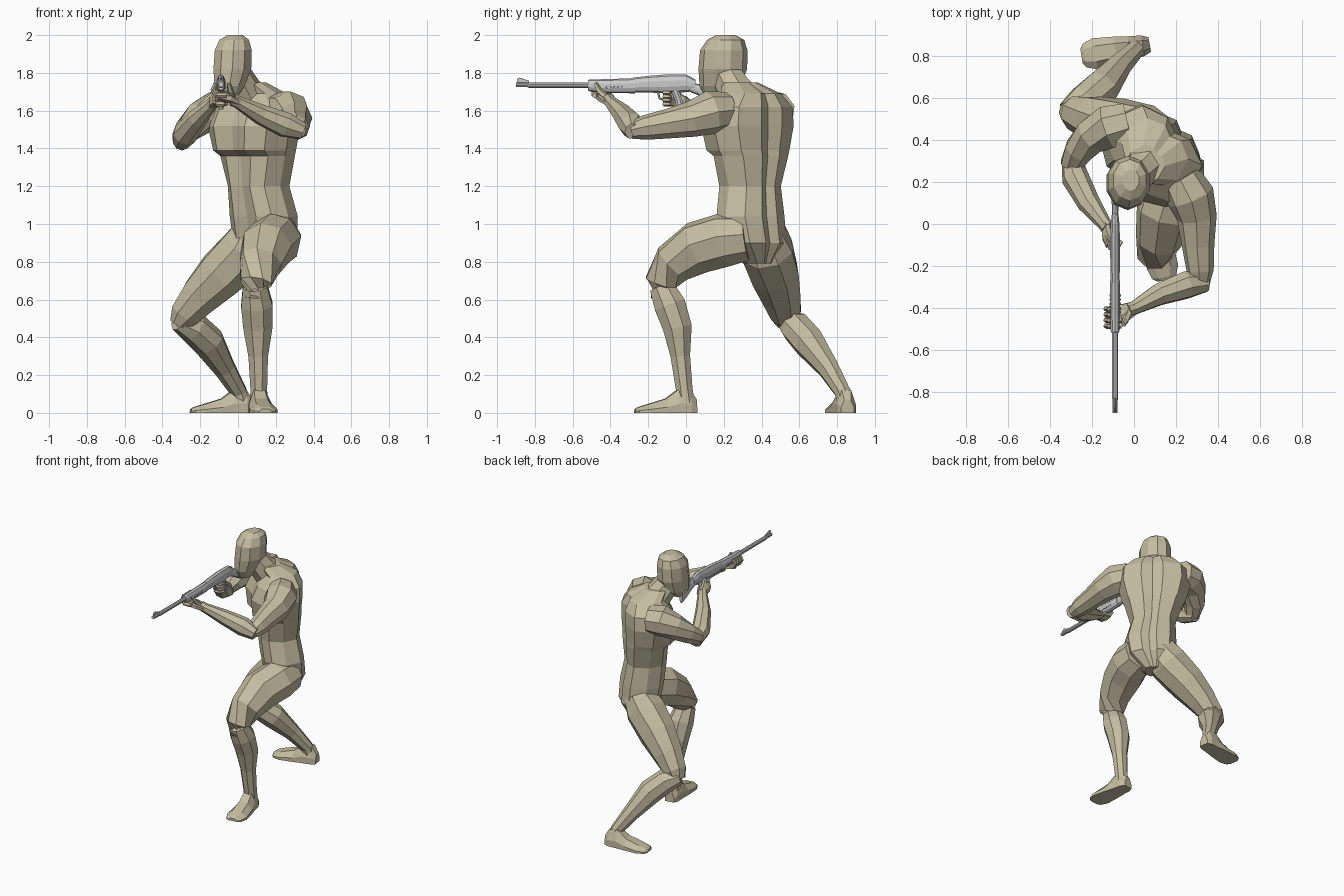
import bpy, bmesh, math
from mathutils import Vector

tan = bpy.data.materials.new("tan")
tan.diffuse_color = (0.56, 0.51, 0.36, 1)


def skin(name, rings, mat=tan):
    """Join rings of points into a closed, flat-faced surface."""
    bm = bmesh.new()
    vs = [[bm.verts.new(p) for p in r] for r in rings]
    n = len(vs[0])
    for a, b in zip(vs, vs[1:]):
        for i in range(n):
            j = (i + 1) % n
            bm.faces.new((a[i], a[j], b[j], b[i]))
    bm.faces.new(vs[0])
    bm.faces.new(vs[-1])
    bmesh.ops.recalc_face_normals(bm, faces=bm.faces)
    me = bpy.data.meshes.new(name)
    bm.to_mesh(me)
    bm.free()
    ob = bpy.data.objects.new(name, me)
    bpy.context.collection.objects.link(ob)
    if mat:
        me.materials.append(mat)
    return ob


def tube(name, pts, sides=8, ref=(0.3, 0.2, 1), flat=1.0, mat=tan):
    """Limb along points (x, y, z, radius)."""
    c = [Vector(p[:3]) for p in pts]
    rings = []
    for i, p in enumerate(pts):
        t = (c[min(i + 1, len(c) - 1)] - c[max(i - 1, 0)]).normalized()
        u = Vector(ref)
        u = (u - t * u.dot(t)).normalized()
        v = t.cross(u)
        rings.append([c[i] + p[3] * (u * math.cos(a) + v * math.sin(a) * flat)
                      for a in (2 * math.pi * (k + 0.5) / sides for k in range(sides))])
    return skin(name, rings, mat)


# Torso: turned 45 degrees, with a chest overhang and a spine groove
fwd, left = Vector((-0.707, -0.707, 0)), Vector((0.707, -0.707, 0))
half = [(0, .88), (.45, 1), (.85, .68), (1, 0), (.8, -.75), (.3, -1), (0, -.85)]
outline = half + [(-x, y) for x, y in half[-2:0:-1]]
levels = [  # x, y, z, half width, front depth, back depth
    (.13, .38, .79, .07, .07, .07),
    (.14, .36, .90, .17, .13, .14),
    (.135, .34, 1.04, .185, .14, .145),
    (.11, .34, 1.20, .16, .14, .135),
    (.10, .34, 1.36, .21, .14, .155),
    (.095, .335, 1.39, .225, .19, .16),
    (.09, .33, 1.52, .26, .195, .175),
    (.09, .33, 1.62, .25, .15, .175),
    (.085, .33, 1.69, .17, .09, .145),
    (.05, .28, 1.75, .09, .07, .09)]
skin("torso", [[Vector((x, y, z)) + left * w * a + fwd * b * (f if b > 0 else k)
                for a, b in outline] for x, y, z, w, f, k in levels])

# Neck and head
tube("neck", [(.08, .32, 1.62, .12), (.03, .26, 1.71, .095), (-.02, .21, 1.8, .085)], ref=(1, 0, 0))
head_levels = [(-.05, .155, 1.67, .045, .05), (-.045, .18, 1.73, .08, .105), (-.03, .195, 1.82, .1, .125),
               (-.025, .2, 1.92, .098, .122), (-.02, .21, 1.975, .078, .095), (-.015, .21, 2.0, .04, .05)]
skin("head", [[(x + rx * 1.05 * math.cos(a), y + ry * 1.03 * math.sin(a), z)
               for a in (math.tau * (k + .5) / 10 for k in range(10))]
              for x, y, z, rx, ry in head_levels])

# Front (left) leg
tube("left_thigh", [(.21, .32, .93, .125), (.195, .2, .915, .145), (.15, .06, .875, .143),
                    (.12, -.07, .79, .115), (.095, -.135, .69, .088), (.09, -.13, .61, .06)])
tube("left_shin", [(.09, -.13, .67, .07), (.1, -.085, .57, .09), (.105, -.045, .45, .083),
                   (.107, -.03, .3, .056), (.11, -.01, .13, .048), (.11, 0, .05, .05)], ref=(1, 0, 0))
# Rear (right) leg
tube("right_thigh", [(.10, .41, .96, .12), (.04, .43, .86, .145), (-.09, .47, .735, .135),
                     (-.2, .505, .62, .11), (-.28, .53, .52, .085), (-.31, .54, .465, .055)])
tube("right_shin", [(-.32, .53, .49, .055), (-.24, .58, .455, .085), (-.155, .65, .375, .088),
                    (-.07, .755, .235, .06), (.005, .83, .11, .045), (.02, .845, .05, .045)])


# Feet: flat soles, lofted from heel to toe
def foot(name, heel, toe):
    h, t = Vector((*heel, 0)), Vector((*toe, 0))
    d = (t - h).normalized()
    s, up = Vector((d.y, -d.x, 0)), Vector((0, 0, 1))
    rings = []
    for k, w, top in [(0, .035, .07), (.1, .05, .12), (.3, .056, .125),
                      (.5, .066, .075), (.8, .075, .045), (.95, .058, .03), (1, .035, .02)]:
        c = h + (t - h) * k
        rings.append([c + s * w * a + up * top * b for a, b in
                      [(-1, 0), (1, 0), (1, .4), (.5, 1), (-.5, 1), (-1, .4)]])
    skin(name, rings)


foot("left_foot", (.10, .055), (.145, -.27))
foot("right_foot", (.075, .855), (-.25, .8))

# Supporting (left) arm
tube("left_upper_arm", [(.22, .22, 1.6, .10), (.27, .13, 1.59, .115), (.3, .03, 1.555, .095),
                        (.305, -.1, 1.53, .078), (.315, -.22, 1.51, .065), (.315, -.29, 1.495, .045)])
tube("left_forearm", [(.345, -.28, 1.49, .045), (.25, -.29, 1.525, .068), (.12, -.335, 1.58, .055),
                      (0, -.4, 1.645, .034), (-.03, -.41, 1.66, .034)])
# Trigger (right) arm
tube("right_upper_arm", [(-.03, .48, 1.6, .10), (-.12, .46, 1.6, .11), (-.2, .42, 1.56, .09),
                         (-.265, .35, 1.5, .072), (-.30, .28, 1.45, .055)])
tube("right_forearm", [(-.3, .32, 1.43, .045), (-.28, .22, 1.475, .066), (-.215, .1, 1.56, .055),
                       (-.14, .0, 1.635, .034), (-.125, -.02, 1.65, .034)])

# Hands with wrapped fingers and thumbs
tube("left_palm", [(0, -.4, 1.645, .036), (-.05, -.425, 1.668, .05), (-.11, -.44, 1.678, .045)], 6,
     ref=(0, 1, 0), flat=.5)
tube("right_palm", [(-.135, -.0, 1.64, .036), (-.13, -.06, 1.66, .045), (-.115, -.1, 1.67, .04)], 6, flat=.5)
for i in range(4):
    y, z = -.485 + .027 * i, 1.635 + .02 * i
    tube(f"left_finger_{i}", [(-.06, y, 1.68, .014), (-.115, y, 1.68, .015),
                              (-.133, y, 1.71, .014), (-.12, y, 1.745, .01)], 5, ref=(0, 1, 0))
    tube(f"right_finger_{i}", [(-.12, -.07, z, .014), (-.11, -.115, z, .014),
                               (-.08, -.115, z, .013), (-.06, -.08, z, .01)], 5)
tube("left_thumb", [(-.02, -.41, 1.66, .018), (-.04, -.46, 1.705, .016), (-.05, -.48, 1.745, .011)], 5)
tube("right_thumb", [(-.13, -.02, 1.66, .018), (-.12, -.05, 1.7, .015), (-.1, -.09, 1.725, .011)], 5)

# Rifle: body and stock lofted along y
GX = -.09


def gun(name, rows):
    """Rows of y, centre z, half width, half height."""
    skin(name, [[(GX + w * math.cos(a), y, z + h * math.sin(a))
                 for a in (math.tau * (k + .5) / 10 for k in range(10))]
                for y, z, w, h in rows], None)


gun("rifle_barrel", [(-.9, 1.737, .013, .013), (-.84, 1.737, .013, .013),
                     (-.83, 1.735, .015, .015), (-.5, 1.735, .015, .015)])
gun("rifle_handguard", [(-.52, 1.735, .017, .025), (-.51, 1.733, .022, .032), (-.42, 1.73, .024, .037),
                        (-.27, 1.732, .025, .04)])
gun("rifle_receiver", [(-.28, 1.735, .022, .04), (-.2, 1.74, .024, .044), (-.1, 1.742, .025, .05),
                       (0, 1.745, .022, .047), (.05, 1.735, .016, .03)])
gun("rifle_stock", [(.02, 1.725, .015, .025), (.07, 1.71, .016, .03), (.13, 1.69, .018, .045),
                    (.18, 1.68, .018, .058), (.19, 1.68, .015, .055)])
gun("rifle_front_sight", [(-.895, 1.755, .005, .012), (-.88, 1.76, .005, .015), (-.83, 1.75, .005, .008)])
# Grip, trigger and guard
tube("rifle_grip", [(GX, -.06, 1.71, .022), (GX, -.04, 1.66, .02), (GX, -.03, 1.61, .022)], 8, (0, 1, 0), .7, None)
tube("rifle_trigger_guard", [(GX, -.15, 1.705, .006), (GX, -.14, 1.665, .006), (GX, -.1, 1.652, .006),
                             (GX, -.06, 1.665, .006)], 6, (1, 0, 0), 1, None)
tube("rifle_trigger", [(GX, -.1, 1.7, .005), (GX, -.105, 1.67, .004)], 5, (1, 0, 0), 1, None)
# Handguard side slots
for i in range(5):
    for s in (-1, 1):
        y = -.42 + .02 * i
        tube("rifle_vent", [(GX + s * .02, y, 1.722, .006), (GX + s * .027, y, 1.722, .005)], 6, (0, 0, 1), 1, None)
